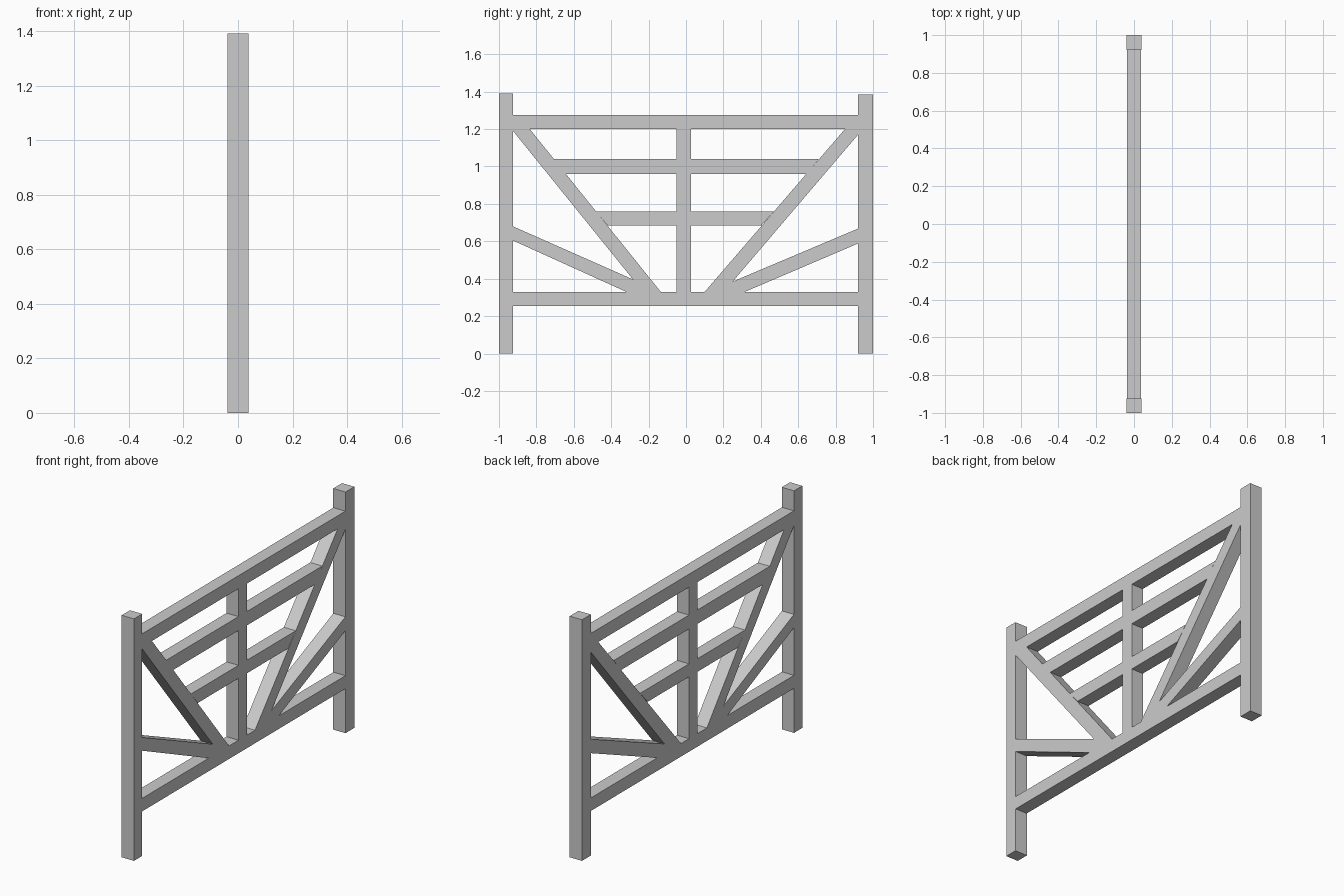
import bpy
import bmesh

cube = bpy.data.objects.get("Cube")
if cube:
    bpy.data.objects.remove(cube, do_unlink=True)

grey = bpy.data.materials.new("plain_grey")
grey.use_nodes = True
colour = (0.6, 0.6, 0.6, 1)
grey.diffuse_color = colour
grey.node_tree.nodes["Principled BSDF"].inputs["Base Color"].default_value = colour


def beam(name, outline, half=0.038):
    """Extrude a side outline of (y, z) points across the panel thickness."""
    bm = bmesh.new()
    face = bm.faces.new([bm.verts.new((-half, y, z)) for y, z in outline])
    side = bmesh.ops.extrude_face_region(bm, geom=[face])["geom"]
    moved = [v for v in side if isinstance(v, bmesh.types.BMVert)]
    bmesh.ops.translate(bm, verts=moved, vec=(2 * half, 0, 0))
    bmesh.ops.recalc_face_normals(bm, faces=bm.faces)
    mesh = bpy.data.meshes.new(name)
    bm.to_mesh(mesh)
    bm.free()
    mesh.materials.append(grey)
    obj = bpy.data.objects.new(name, mesh)
    bpy.context.collection.objects.link(obj)


def board(name, y0, y1, z0, z1, half=0.038):
    beam(name, [(y0, z0), (y1, z0), (y1, z1), (y0, z1)], half)


# End posts
board("front_post", -1, -0.925, 0, 1.39, 0.039)
board("back_post", 0.92, 1, 0, 1.385, 0.039)

# Long rails and centre upright
board("bottom_rail", -0.925, 0.92, 0.255, 0.33)
board("top_rail", -0.925, 0.92, 1.2, 1.275)
board("centre_upright", -0.05, 0.027, 0.33, 1.2)

# Short rails, with ends cut to the slope of the diagonals
beam("upper_middle_rail", [(-0.647, 0.96), (0.645, 0.96), (0.71, 1.04), (-0.707, 1.04)])
beam("lower_middle_rail", [(-0.418, 0.685), (0.402, 0.685), (0.47, 0.76), (-0.482, 0.76)])

# Steep diagonals from the top corners to the bottom rail
beam("front_diagonal", [(-0.925, 1.2), (-0.925, 1.19), (-0.23, 0.33), (-0.135, 0.33), (-0.835, 1.2)])
beam("back_diagonal", [(0.92, 1.2), (0.92, 1.17), (0.203, 0.33), (0.10, 0.33), (0.85, 1.2)])

# Shallow braces from the posts to the feet of the diagonals
beam("front_brace", [(-0.925, 0.604), (-0.32, 0.33), (-0.23, 0.33), (-0.283, 0.396), (-0.925, 0.68)])
beam("back_brace", [(0.92, 0.588), (0.315, 0.33), (0.203, 0.33), (0.25, 0.385), (0.92, 0.668)])
